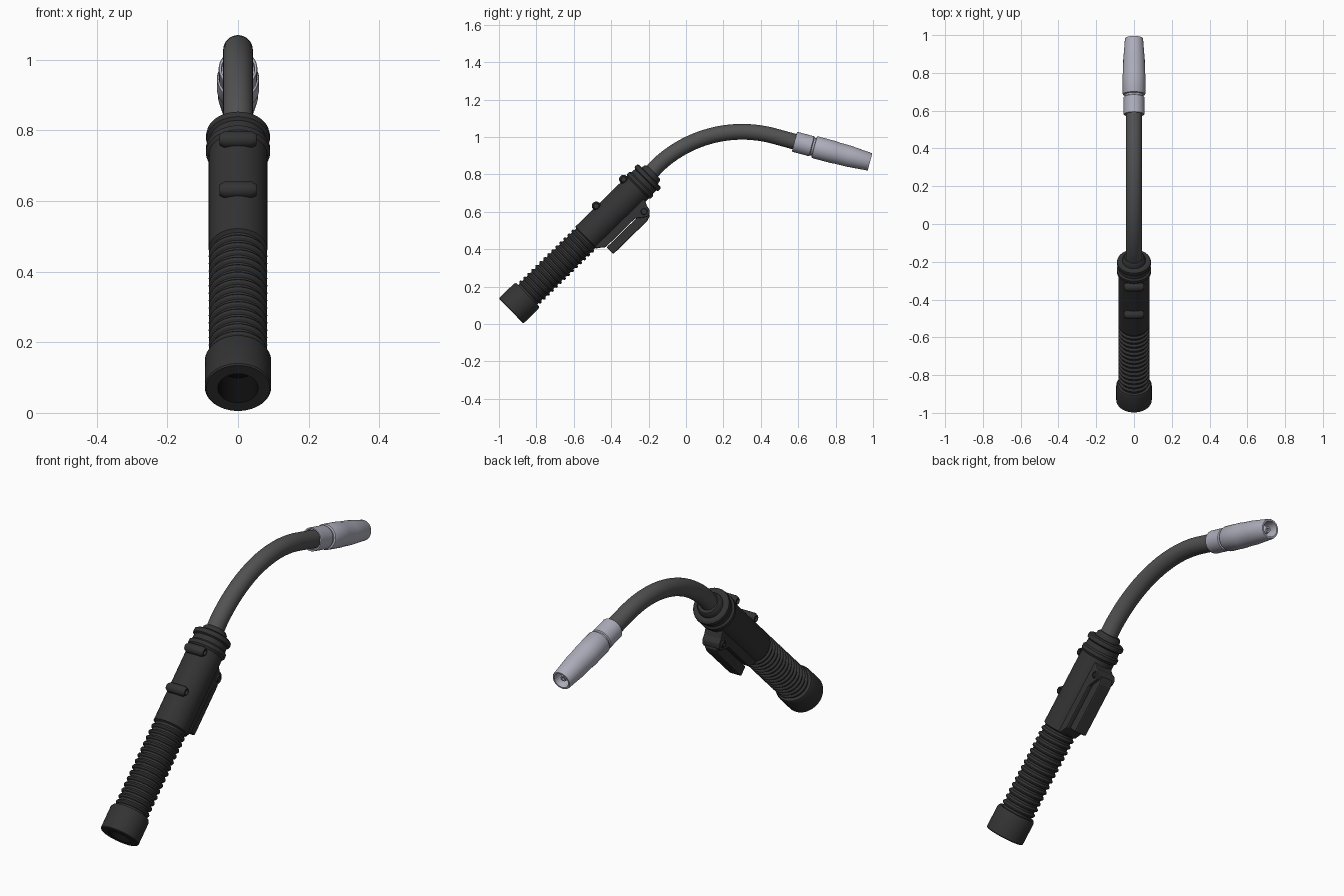
import bpy
import bmesh
from math import sin, cos, pi, radians
from mathutils import Matrix, Vector

if "Cube" in bpy.data.objects:
    bpy.data.objects.remove(bpy.data.objects["Cube"], do_unlink=True)


def material(name, r, g, b, rough=0.6):
    m = bpy.data.materials.new(name)
    m.use_nodes = True
    m.diffuse_color = (r, g, b, 1)
    node = m.node_tree.nodes["Principled BSDF"]
    node.inputs["Base Color"].default_value = (r, g, b, 1)
    node.inputs["Roughness"].default_value = rough
    return m


RUBBER = material("black rubber", 0.033, 0.033, 0.033)
HOLE = material("deep black", 0.004, 0.004, 0.004)
NECK = material("dark grey", 0.085, 0.085, 0.085)
METAL = material("pale metal", 0.42, 0.42, 0.50)


def frame(y, z, angle):
    """Local z runs along the tool, local y points to the trigger side."""
    c, s = cos(angle), sin(angle)
    m = Matrix(((1, 0, 0), (0, s, c), (0, -c, s))).to_4x4()
    m.translation = Vector((0, y, z))
    return m


def finish(name, bm, mats, smooth=True):
    bmesh.ops.recalc_face_normals(bm, faces=bm.faces)
    mesh = bpy.data.meshes.new(name)
    bm.to_mesh(mesh)
    bm.free()
    for m in mats:
        mesh.materials.append(m)
    ob = bpy.data.objects.new(name, mesh)
    bpy.context.collection.objects.link(ob)
    if smooth:
        bpy.ops.object.select_all(action="DESELECT")
        ob.select_set(True)
        bpy.context.view_layer.objects.active = ob
        bpy.ops.object.shade_smooth_by_angle(angle=radians(32))
    return ob


def skin(name, stations, mats, sides=40, dark=0):
    """Join circles (matrix, radius) into a capped solid; first bands may be dark."""
    bm = bmesh.new()
    rings = []
    for m, r in stations:
        rings.append([bm.verts.new(m @ Vector((r * cos(2 * pi * i / sides),
                                               r * sin(2 * pi * i / sides), 0)))
                      for i in range(sides)])
    caps = [bm.faces.new(rings[0]), bm.faces.new(rings[-1])]
    caps[0].material_index = int(dark > 0)
    for k, (a, b) in enumerate(zip(rings, rings[1:])):
        for i in range(sides):
            j = (i + 1) % sides
            f = bm.faces.new((a[i], a[j], b[j], b[i]))
            f.material_index = int(k < dark)
    return finish(name, bm, mats)


def lathe(name, base, profile, mats, sides=40, dark=0):
    return skin(name, [(base @ Matrix.Translation((0, 0, t)), r) for t, r in profile],
                mats, sides, dark)


def prism(name, base, outline, half, mat, bevel):
    """Side outline (y, z) extruded across the width."""
    bm = bmesh.new()
    face = bm.faces.new([bm.verts.new(base @ Vector((-half, y, z))) for y, z in outline])
    ext = bmesh.ops.extrude_face_region(bm, geom=[face])
    bmesh.ops.translate(bm, vec=(2 * half, 0, 0),
                        verts=[v for v in ext["geom"] if isinstance(v, bmesh.types.BMVert)])
    ob = finish(name, bm, [mat], smooth=False)
    mod = ob.modifiers.new("soft edges", "BEVEL")
    mod.width, mod.segments = bevel, 2
    return ob


def barrel(name, y, t, half, r, hole):
    """Cross pin with chamfered ends and a socket at each end."""
    side = [(half - 0.012, hole), (half, hole), (half, hole + 0.004), (half - 0.014, r)]
    prof = [(-x, q) for x, q in side] + side[::-1]
    base = HANDLE @ Matrix.Translation((0, y, t)) @ Matrix.Rotation(pi / 2, 4, "Y")
    lathe(name, base, prof, [RUBBER], 20)


TILT = radians(44.3)
DROOP = radians(-15)
HANDLE = frame(-0.935, 0.07, TILT)

# Handle: hollow end cap, ribbed grip, plain body and two flanges
profile = [(0.10, 0.057), (0, 0.057), (0, 0.090), (0.004, 0.094), (0.112, 0.094),
           (0.124, 0.088), (0.124, 0.073)]
ribs, pitch = 14, 0.03
for i in range(ribs):
    t = 0.135 + i * pitch
    profile += [(t, 0.073), (t + 0.004, 0.080), (t + 0.010, 0.083),
                (t + 0.016, 0.080), (t + 0.020, 0.073)]
profile += [(0.556, 0.073), (0.562, 0.083), (0.945, 0.083), (0.955, 0.091),
            (0.972, 0.091), (0.980, 0.082), (1.004, 0.080), (1.010, 0.089),
            (1.018, 0.091), (1.030, 0.089), (1.036, 0.080), (1.036, 0.062),
            (1.055, 0.058), (1.064, 0.050), (1.064, 0.04)]
lathe("handle", HANDLE, profile, [RUBBER, HOLE], 48, dark=1)

# Two cross pins on the upper side
for label, t in (("lower", 0.718), ("upper", 0.922)):
    barrel(label + "_pin", -0.084, t, 0.052, 0.024, 0.012)

# Trigger housing, trigger and pivot
prism("trigger_housing", HANDLE,
      [(0.05, 0.555), (0.078, 0.56), (0.109, 0.60), (0.109, 0.82), (0.132, 0.85),
       (0.148, 0.872), (0.146, 0.892), (0.130, 0.908), (0.105, 0.912), (0.078, 0.925),
       (0.05, 0.93)], 0.048, RUBBER, 0.005)
prism("trigger", HANDLE,
      [(0.113, 0.603), (0.164, 0.603), (0.164, 0.855), (0.155, 0.885),
       (0.13, 0.895), (0.113, 0.86)], 0.034, RUBBER, 0.006)
barrel("trigger_pivot", 0.116, 0.88, 0.054, 0.022, 0.011)

# Bent neck: straight out of the handle, circular bend, straight into the nozzle
cy, cz, bend, tube = 0.30, 0.372, 0.656, 0.042
steps = 28
path = [(HANDLE @ Matrix.Translation((0, 0, 0.98)), tube)]
for i in range(steps + 1):
    a = TILT + (DROOP - TILT) * i / steps
    path.append((frame(cy - bend * sin(a), cz + bend * cos(a), a), tube))
NOZZLE = frame(0.58, 0.975, DROOP)
path.append((NOZZLE @ Matrix.Translation((0, 0, 0.05)), tube))
skin("neck", path, [NECK], 32)

# Nozzle: rear collar, groove, tapered shell with an open mouth
lathe("nozzle", NOZZLE,
      [(0.02, 0.046), (0, 0.047), (0, 0.053), (0.003, 0.055), (0.094, 0.055),
       (0.098, 0.049), (0.108, 0.049), (0.110, 0.058), (0.114, 0.060), (0.220, 0.060),
       (0.232, 0.058), (0.300, 0.057), (0.414, 0.048), (0.418, 0.046), (0.418, 0.038),
       (0.410, 0.035), (0.330, 0.035)], [METAL], 40)

# Contact tip inside the mouth
lathe("contact_tip", NOZZLE,
      [(0.32, 0.022), (0.375, 0.022), (0.395, 0.016), (0.402, 0.014),
       (0.402, 0.006), (0.38, 0.006)], [METAL], 20)
